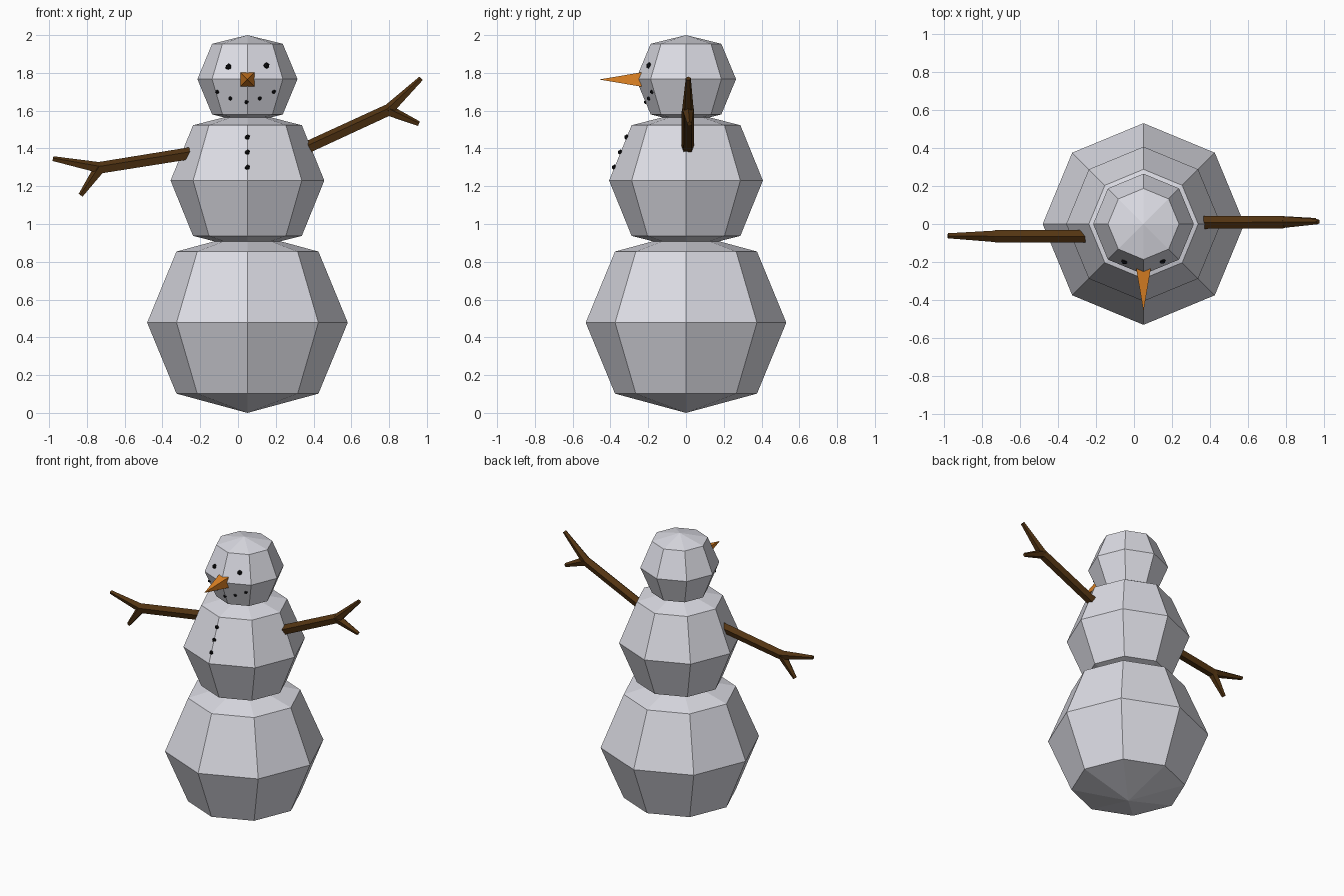
import bpy, bmesh, math
from mathutils import Vector

if "Cube" in bpy.data.objects:
    bpy.data.objects.remove(bpy.data.objects["Cube"])

CX = 0.05  # body axis sits slightly right of centre


def material(name, rgb):
    m = bpy.data.materials.new(name)
    m.diffuse_color = (*rgb, 1)
    m.use_nodes = True
    m.node_tree.nodes["Principled BSDF"].inputs["Base Color"].default_value = m.diffuse_color
    return m


SNOW = material("snow_white", (0.72, 0.72, 0.78))
WOOD = material("bark_brown", (0.085, 0.034, 0.006))
CARROT = material("carrot_orange", (0.75, 0.23, 0.018))
COAL = material("coal_black", (0.005, 0.005, 0.006))


def finish(name, bm, mat):
    bmesh.ops.recalc_face_normals(bm, faces=bm.faces[:])
    me = bpy.data.meshes.new(name)
    bm.to_mesh(me)
    bm.free()
    me.materials.append(mat)
    ob = bpy.data.objects.new(name, me)
    bpy.context.collection.objects.link(ob)
    return ob


def snowball(name, zc, r, ring_r, ring_h, pole_h):
    """Eight-sided ball: pole, ring, equator, ring, pole."""
    bm = bmesh.new()
    rings = []
    for rad, z in ((ring_r, zc - ring_h), (r, zc), (ring_r, zc + ring_h)):
        rings.append([bm.verts.new((CX + rad * math.cos(i * math.pi / 4),
                                    rad * math.sin(i * math.pi / 4), z)) for i in range(8)])
    low = bm.verts.new((CX, 0, zc - pole_h))
    top = bm.verts.new((CX, 0, zc + pole_h))
    for i in range(8):
        j = (i + 1) % 8
        bm.faces.new((low, rings[0][j], rings[0][i]))
        bm.faces.new((top, rings[2][i], rings[2][j]))
        for a, b in zip(rings, rings[1:]):
            bm.faces.new((a[i], a[j], b[j], b[i]))
    return finish(name, bm, SNOW)


def add_twig(bm, a, b, ra, rb, sides=5):
    """Tapered stick from a to b with one edge facing up."""
    a, b = Vector(a), Vector(b)
    d = (b - a).normalized()
    side = d.cross(Vector((0, 0, 1))).normalized()
    up = side.cross(d)
    ends = []
    for p, r in ((a, ra), (b, rb)):
        ends.append([bm.verts.new(p + r * (up * math.cos(t) + side * math.sin(t)))
                     for t in (2 * math.pi * i / sides for i in range(sides))])
    for i in range(sides):
        j = (i + 1) % sides
        bm.faces.new((ends[0][i], ends[0][j], ends[1][j], ends[1][i]))
    bm.faces.new(ends[0])
    bm.faces.new(ends[1])


def arm(name, root, fork, tips):
    bm = bmesh.new()
    add_twig(bm, root, fork, 0.035, 0.034)
    for tip in tips:
        add_twig(bm, fork, tip, 0.032, 0.014)
    return finish(name, bm, WOOD)


def coal(name, x, z, size, zc, r, ring_r, ring_h):
    """Small lump lying on the front of a snowball."""
    rad = r + (ring_r - r) * abs(z - zc) / ring_h
    y = -(rad - abs(x - CX) * math.tan(math.pi / 8))
    bm = bmesh.new()
    bmesh.ops.create_icosphere(bm, subdivisions=1, radius=size)
    bmesh.ops.translate(bm, verts=bm.verts[:], vec=(x, y, z))
    return finish(name, bm, COAL)


# Snow body
BELLY = (1.23, 0.407, 0.288, 0.293)
HEAD = (1.767, 0.265, 0.187, 0.187)
snowball("base_ball", 0.478, 0.531, 0.376, 0.376, 0.478)
snowball("middle_ball", *BELLY, 0.366)
snowball("head_ball", *HEAD, 0.233)

# Carrot nose: four-sided spike
bm = bmesh.new()
tip = bm.verts.new((CX, -0.46, 1.765))
base = [bm.verts.new((CX + sx * 0.038, -0.235, 1.765 + sz * 0.038))
        for sx, sz in ((-1, -1), (1, -1), (1, 1), (-1, 1))]
bm.faces.new(base)
for i in range(4):
    bm.faces.new((base[i], base[(i + 1) % 4], tip))
finish("carrot_nose", bm, CARROT)

# Forked stick arms
arm("right_arm", (0.35, 0.008, 1.395), (0.795, 0.01, 1.60),
    [(0.97, 0.012, 1.77), (0.957, 0.018, 1.53)])
arm("left_arm", (-0.23, -0.065, 1.375), (-0.73, -0.065, 1.295),
    [(-0.98, -0.062, 1.345), (-0.832, -0.068, 1.152)])

# Coal eyes, mouth and buttons
for i, (x, z) in enumerate(((-0.05, 1.832), (0.15, 1.838))):
    coal(f"eye_{i}", x, z, 0.018, *HEAD)
for i, (x, z) in enumerate(((-0.11, 1.70), (-0.04, 1.665), (0.045, 1.646),
                            (0.115, 1.665), (0.19, 1.70))):
    coal(f"mouth_coal_{i}", x, z, 0.012, *HEAD)
for i, z in enumerate((1.46, 1.38, 1.30)):
    coal(f"button_{i}", CX, z, 0.015, *BELLY)
